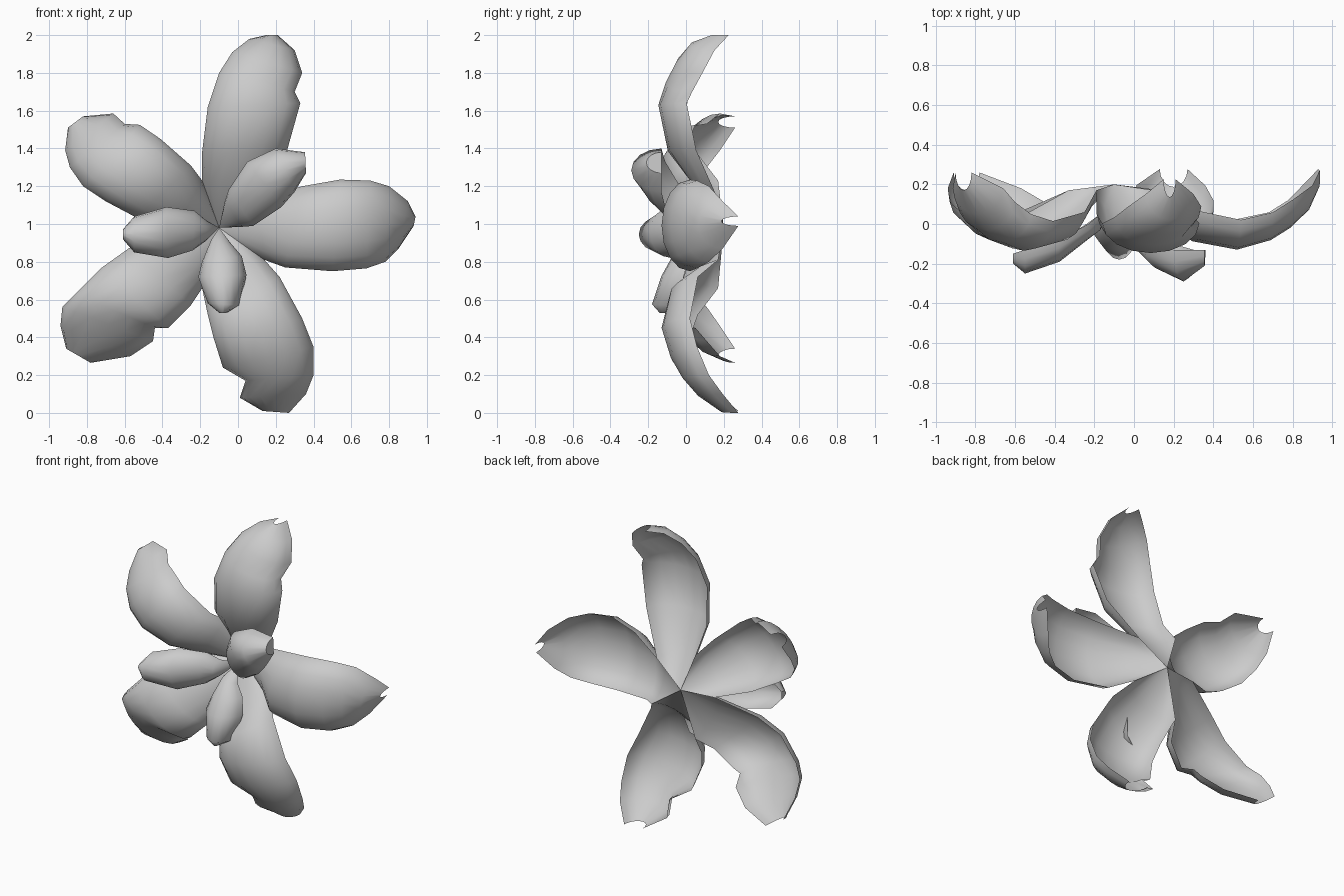
import bpy, bmesh, math

grey = bpy.data.materials.new("petal_grey")
grey.diffuse_color = (0.6, 0.6, 0.6, 1)

SEGS = 8  # divisions across each petal


def petal(name, rows, spine, rim, start, shift=0.0, capped=False):
    """Cupped open shell. rows: (left x, z, right x, z) of the rim from base to tip;
    spine / rim: depth (y) of the ridge and of the rim at each row."""
    bm = bmesh.new()
    base = bm.verts.new(start)
    grid = []
    for i, (lx, lz, rx, rz) in enumerate(rows):
        ring = []
        d = shift * i / len(rows)
        for k in range(SEGS + 1):
            a = (k / SEGS - 0.5) * math.pi
            t = (math.sin(a) + 1) / 2
            y = rim[i] + (spine[i] - rim[i]) * math.cos(a) + d
            ring.append(bm.verts.new((lx + (rx - lx) * t, y, lz + (rz - lz) * t)))
        grid.append(ring)
    for k in range(SEGS):
        bm.faces.new((base, grid[0][k], grid[0][k + 1]))
        for r0, r1 in zip(grid, grid[1:]):
            bm.faces.new((r0[k], r1[k], r1[k + 1], r0[k + 1]))
    if capped:
        bm.faces.new(grid[-1])
    bm.normal_update()
    # outer (convex) side looks to the front
    if sum(f.normal.y * f.calc_area() for f in bm.faces) > 0:
        bmesh.ops.reverse_faces(bm, faces=bm.faces[:])
    for f in bm.faces:
        f.smooth = len(f.verts) < 5
    me = bpy.data.meshes.new(name)
    bm.to_mesh(me)
    bm.free()
    me.materials.append(grey)
    ob = bpy.data.objects.new(name, me)
    bpy.context.collection.objects.link(ob)
    return ob


# Outer petals: share the depth profile, meet in valleys around the centre
O_START = (-.10, .20, .98)
O_SPINE = [.06, -.09, -.135, -.09, -.03, .05, .17]
O_RIM = [.17, .06, .015, .05, .11, .18, .26]
outer = {
    "outer_petal_top": ([(-.19, 1.23, .10, 1.13), (-.19, 1.38, .26, 1.39), (-.16, 1.62, .33, 1.64),
                         (-.10, 1.80, .30, 1.70), (-.03, 1.91, .34, 1.80), (.06, 1.98, .30, 1.92),
                         (.15, 2.0, .21, 2.0)], -.04),
    "outer_petal_right": ([(.10, 1.13, .14, .81), (.34, 1.20, .25, .77), (.54, 1.235, .50, .75),
                           (.70, 1.23, .68, .765), (.80, 1.20, .78, .80), (.90, 1.12, .85, .87),
                           (.94, 1.04, .93, .99)], .02),
    "outer_petal_bottom": ([(.14, .81, -.19, .66), (.22, .72, -.16, .52), (.34, .50, -.13, .40),
                            (.40, .35, -.08, .24), (.40, .20, .04, .17), (.36, .10, .01, .08),
                            (.27, 0, .13, .01)], .02),
    "outer_petal_lower_left": ([(-.19, .66, -.33, .98), (-.25, .57, -.58, .87), (-.37, .45, -.72, .77),
                                (-.44, .45, -.86, .63), (-.45, .38, -.93, .56), (-.57, .30, -.94, .46),
                                (-.78, .265, -.91, .34)], 0),
    "outer_petal_upper_left": ([(-.33, .98, -.19, 1.23), (-.53, 1.03, -.25, 1.31), (-.70, 1.12, -.41, 1.45),
                                (-.82, 1.20, -.52, 1.525), (-.89, 1.30, -.60, 1.53), (-.915, 1.39, -.66, 1.585),
                                (-.90, 1.51, -.82, 1.57)], 0),
}
for name, (rows, shift) in outer.items():
    petal(name, rows, O_SPINE, O_RIM, O_START, shift)

# Inner petals: smaller cups leaning out to the front, closed at the tip
I_START = (-.10, .15, .98)
petal("inner_petal_upper_right",
      [(-.07, 1.12, .02, .985), (-.05, 1.18, .08, .99), (.05, 1.33, .23, 1.09),
       (.20, 1.40, .30, 1.17), (.355, 1.38, .36, 1.27)],
      [-.03, -.11, -.23, -.29, -.21], [.05, -.02, -.11, -.13, -.13], I_START, capped=True)
petal("inner_petal_left",
      [(-.17, .91, -.17, 1.02), (-.24, .86, -.23, 1.07), (-.37, .82, -.38, 1.09),
       (-.55, .85, -.55, 1.04), (-.61, .92, -.61, .97)],
      [-.03, -.08, -.19, -.25, -.20], [.05, 0, -.08, -.13, -.15], I_START, capped=True)
petal("inner_petal_bottom",
      [(-.14, .92, -.04, .90), (-.19, .80, .02, .83), (-.21, .72, .045, .73),
       (-.16, .58, .01, .57), (-.10, .53, -.06, .53)],
      [0, -.08, -.13, -.18, -.14], [.05, .02, -.01, -.05, -.08], I_START, capped=True)
